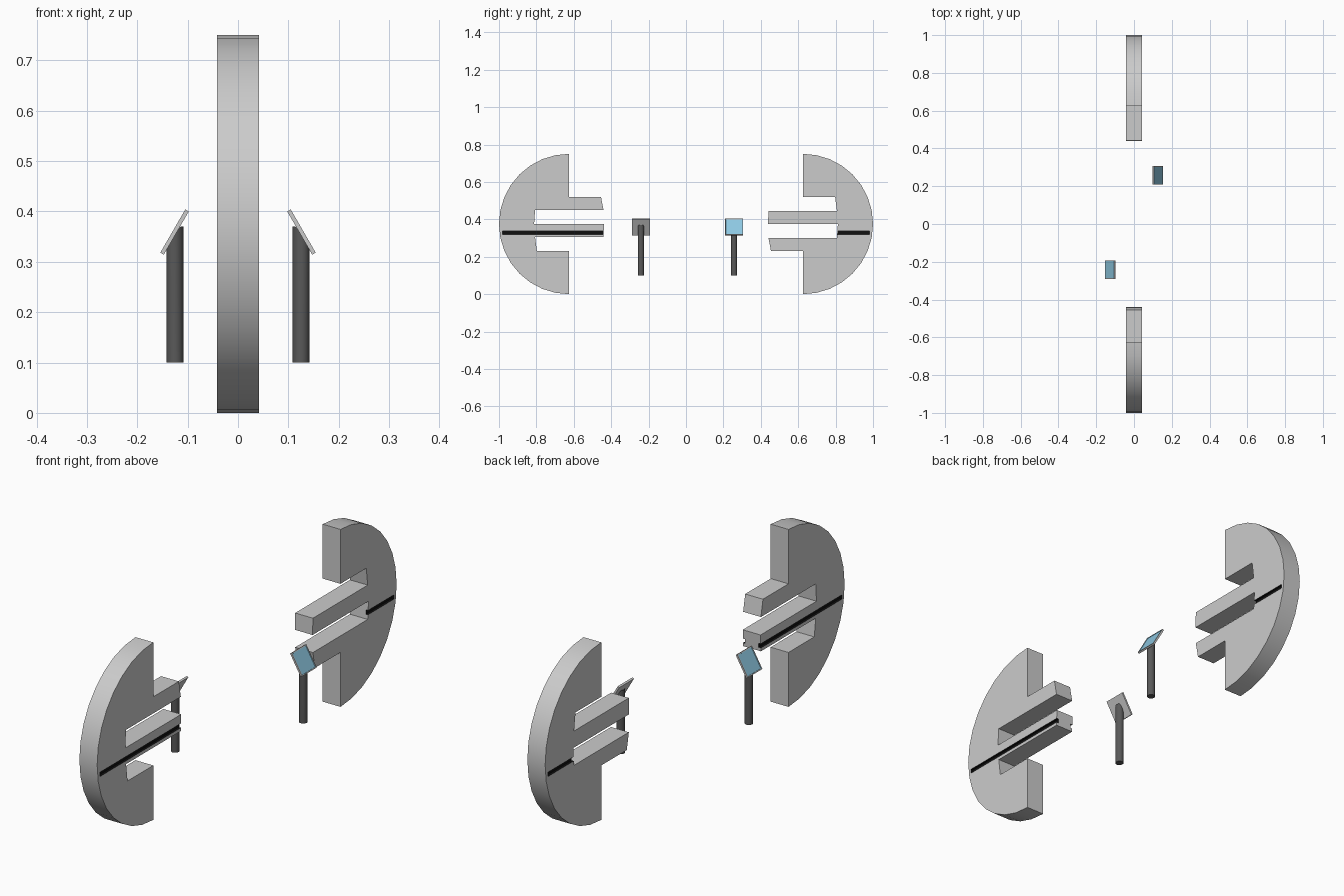
import bpy, bmesh, math
from mathutils import Matrix, Vector

if "Cube" in bpy.data.objects:
    bpy.data.objects.remove(bpy.data.objects["Cube"])

R = 0.375          # disc radius, also its centre height
YC = 0.625         # distance of each half-disc centre from the middle
HX = 0.0415        # half thickness


def material(name, col):
    m = bpy.data.materials.new(name)
    m.diffuse_color = (*col, 1)
    m.use_nodes = True
    m.node_tree.nodes["Principled BSDF"].inputs["Base Color"].default_value = m.diffuse_color
    return m


black = material("groove_black", (0.005, 0.005, 0.005))
dark = material("post_dark", (0.1, 0.1, 0.1))
blue = material("panel_blue", (0.27, 0.58, 0.76))
grey = material("body_grey", (0.8, 0.8, 0.8))


def finish(bm, name, mats=()):
    bmesh.ops.recalc_face_normals(bm, faces=bm.faces[:])
    me = bpy.data.meshes.new(name)
    bm.to_mesh(me)
    bm.free()
    ob = bpy.data.objects.new(name, me)
    bpy.context.collection.objects.link(ob)
    for m in mats:
        me.materials.append(m)
    return ob


def select(ob):
    bpy.ops.object.select_all(action='DESELECT')
    ob.select_set(True)
    bpy.context.view_layer.objects.active = ob


def smooth(ob):
    select(ob)
    bpy.ops.object.shade_smooth_by_angle(angle=math.radians(30))


def add_box(bm, lo, hi):
    lo, hi = Vector(lo), Vector(hi)
    mat = Matrix.Translation((lo + hi) / 2) @ Matrix.Diagonal((*(hi - lo), 1))
    return bmesh.ops.create_cube(bm, size=1, matrix=mat)["verts"]


def half_disc(name, sign):
    # profile: round back, then two prongs and two slots (distance out, height from centre)
    pts = [(YC + R * math.sin(math.pi * i / 16), R * math.cos(math.pi * i / 16))
           for i in range(17)]
    pts += [(YC, -0.145), (0.797, -0.145), (0.807, -0.07), (0.441, -0.07),
            (0.4385, 0), (0.812, 0), (0.807, 0.075), (0.441, 0.075),
            (0.4545, 0.145), (YC, 0.145)]
    bm = bmesh.new()
    f = bm.faces.new([bm.verts.new((-HX, sign * y, R - sign * z)) for y, z in pts])
    ext = bmesh.ops.extrude_face_region(bm, geom=[f])["geom"]
    bmesh.ops.translate(bm, vec=(2 * HX, 0, 0),
                        verts=[v for v in ext if isinstance(v, bmesh.types.BMVert)])
    ob = finish(bm, name, [grey, black])
    # black groove along both sides
    bm = bmesh.new()
    for s in (-1, 1):
        xs = sorted((s * (HX - 0.01), s * 0.06))
        ys = sorted((sign * 0.40, sign * 0.982))
        add_box(bm, (xs[0], ys[0], 0.319), (xs[1], ys[1], 0.337))
    cutter = finish(bm, name + "_groove_cutter", [black])
    cutter.hide_render = True
    mod = ob.modifiers.new("groove", 'BOOLEAN')
    mod.operation, mod.solver, mod.object = 'DIFFERENCE', 'EXACT', cutter
    mod.material_mode = 'TRANSFER'
    select(ob)
    bpy.ops.object.modifier_apply(modifier=mod.name)
    bpy.data.objects.remove(cutter)
    smooth(ob)


half_disc("front_half_disc", -1)
half_disc("back_half_disc", 1)


def stand(name, turn, y):
    place = Matrix.Translation((0, y, 0)) @ Matrix.Rotation(turn, 4, 'Z')
    # round post, its top sloped to meet the panel
    bm = bmesh.new()
    bmesh.ops.create_cone(bm, cap_ends=True, segments=24, radius1=0.0165, radius2=0.0165,
                          depth=0.2, matrix=Matrix.Translation((0.125, 0, 0.2)))
    for v in bm.verts:
        if v.co.z > 0.2:
            v.co.z = min(0.351 - math.sqrt(3) * (v.co.x - 0.126), 0.37)
    top = [f for f in bm.faces if f.normal.z > 0.5]
    bmesh.ops.triangulate(bm, faces=top)
    bm.transform(place)
    smooth(finish(bm, name + "_post", [dark]))
    # tilted panel with a blue face inside a thin frame
    bm = bmesh.new()
    add_box(bm, (-0.004, -0.049, -0.0495), (0.004, 0.049, 0.0495))
    bm.normal_update()
    face = max(bm.faces, key=lambda f: f.normal.x)
    bmesh.ops.inset_region(bm, faces=[face], thickness=0.006)
    face.material_index = 1
    bmesh.ops.inset_region(bm, faces=[face], thickness=0.0005, depth=-0.002)
    bm.transform(place @ Matrix.Translation((0.126, 0, 0.359))
                 @ Matrix.Rotation(math.radians(-30), 4, 'Y'))
    finish(bm, name + "_panel", [grey, blue])


stand("right_stand", 0, 0.257)
stand("left_stand", math.pi, -0.241)
